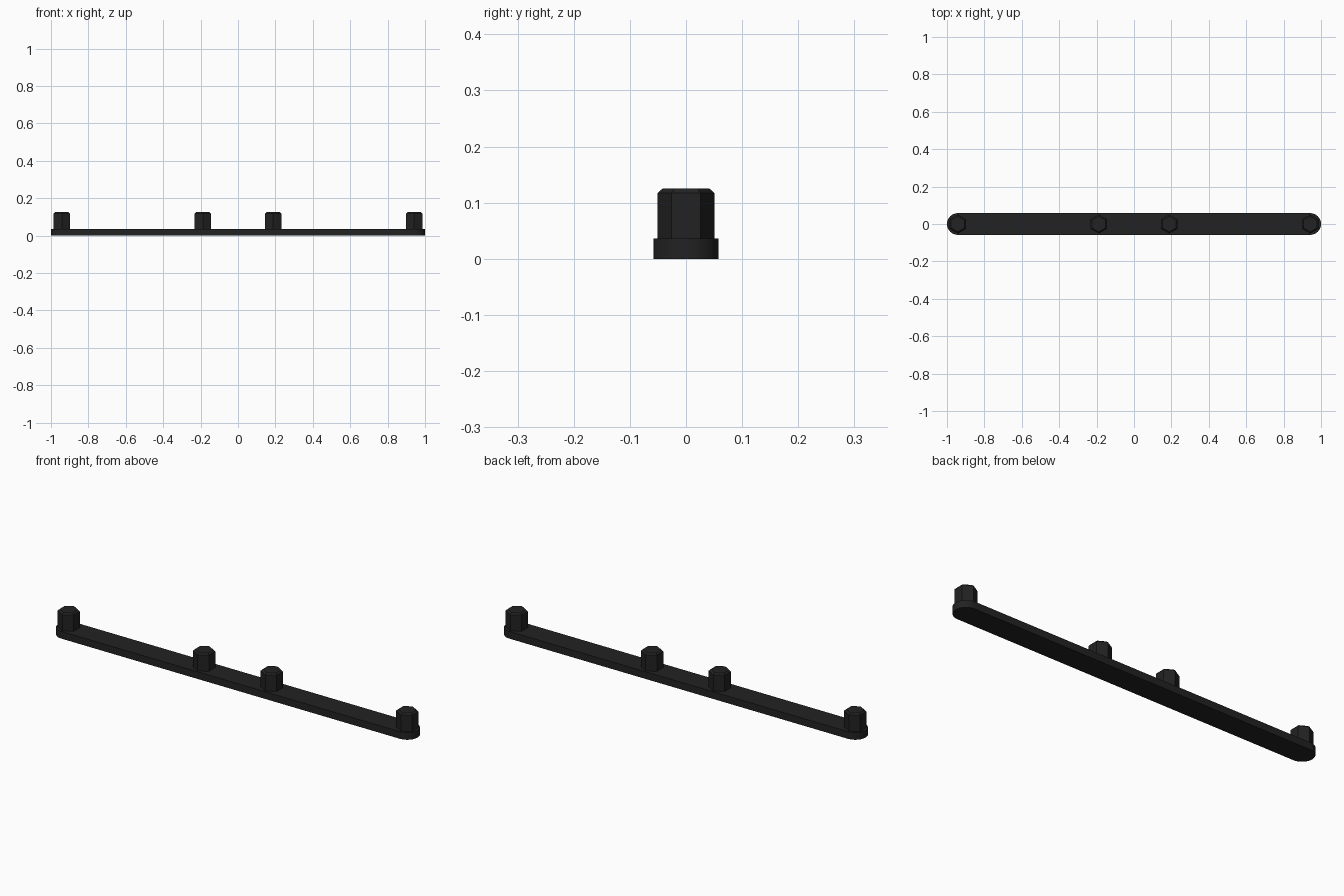
import bpy, bmesh, math

if "Cube" in bpy.data.objects:
    bpy.data.objects.remove(bpy.data.objects["Cube"])

black = bpy.data.materials.new("matte black")
black.diffuse_color = (0.016, 0.016, 0.016, 1)
black.use_nodes = True
black.node_tree.nodes["Principled BSDF"].inputs["Base Color"].default_value = black.diffuse_color

BAR_R, BAR_H, PEG_TOP = 0.058, 0.036, 0.125
END_X = 1 - BAR_R


def loft(name, rings):
    """Solid from stacked outlines, capped at both ends."""
    bm = bmesh.new()
    loops = [[bm.verts.new(p) for p in ring] for ring in rings]
    n = len(loops[0])
    for a, b in zip(loops, loops[1:]):
        for i in range(n):
            j = (i + 1) % n
            bm.faces.new((a[i], a[j], b[j], b[i]))
    bm.faces.new(loops[0][::-1])
    bm.faces.new(loops[-1])
    mesh = bpy.data.meshes.new(name)
    bm.to_mesh(mesh)
    bm.free()
    mesh.materials.append(black)
    obj = bpy.data.objects.new(name, mesh)
    bpy.context.collection.objects.link(obj)
    return obj


def bar_outline(z, steps=24):
    pts = []
    for cx, start in ((END_X, -math.pi / 2), (-END_X, math.pi / 2)):
        for i in range(steps + 1):
            a = start + math.pi * i / steps
            pts.append((cx + BAR_R * math.cos(a), BAR_R * math.sin(a), z))
    return pts


def hexagon(cx, r, z):
    return [(cx + r * math.cos(a), r * math.sin(a), z)
            for a in (math.radians(30 + 60 * i) for i in range(6))]


# Flat bar with rounded ends
bar = loft("bar", [bar_outline(0), bar_outline(BAR_H)])
bpy.context.view_layer.objects.active = bar
bar.select_set(True)
bpy.ops.object.shade_smooth_by_angle(angle=math.radians(30))

# Chamfered hexagonal pegs: one pair at the ends, one near the middle
for label, x in (("outer", END_X), ("inner", END_X / 5)):
    for side, s in (("left", -1), ("right", 1)):
        loft(f"{label}_peg_{side}", [hexagon(s * x, 0.051, BAR_H),
                                     hexagon(s * x, 0.051, PEG_TOP - 0.008),
                                     hexagon(s * x, 0.042, PEG_TOP)])
